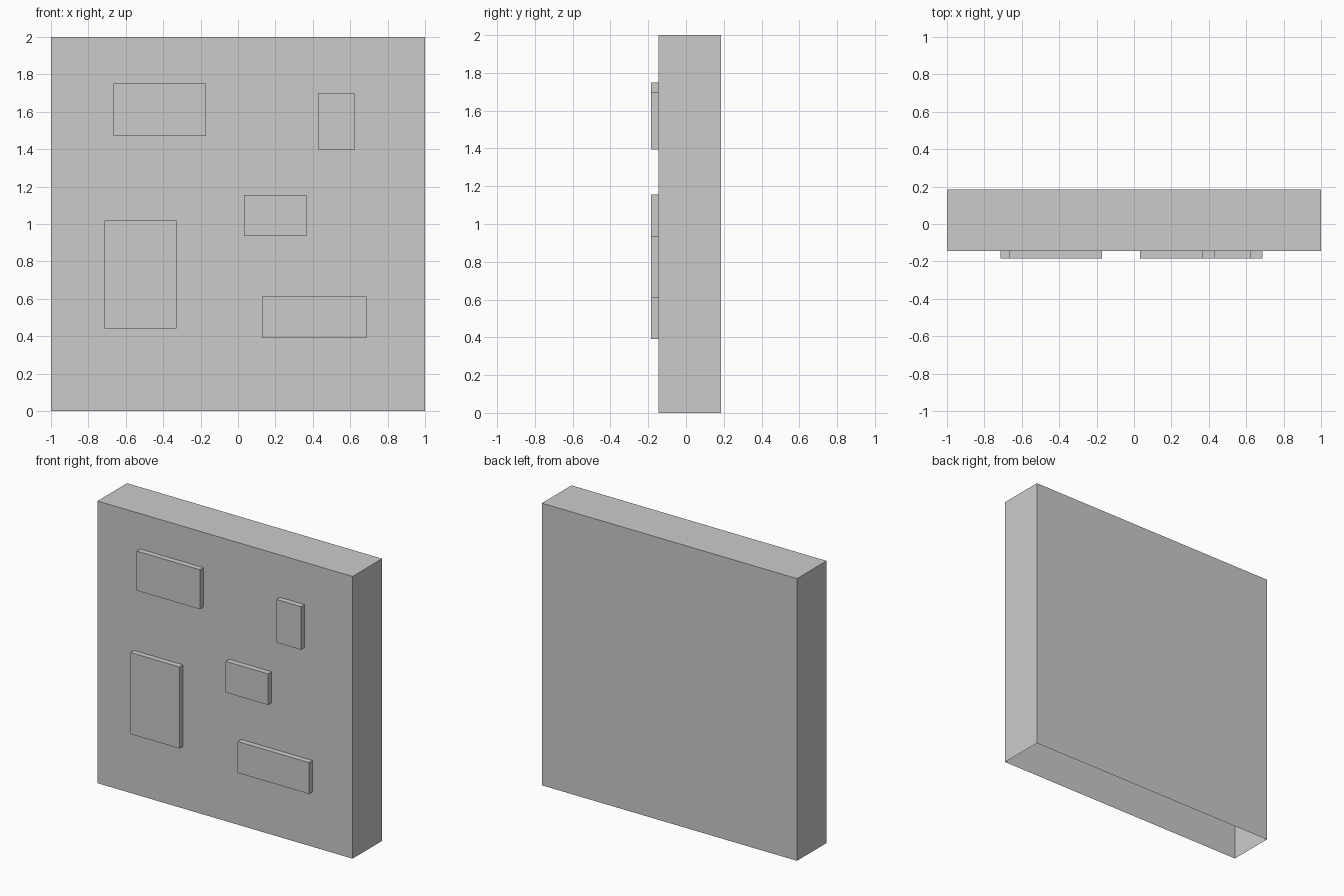
import bpy
import bmesh
from mathutils import Vector

if "Cube" in bpy.data.objects:
    bpy.data.objects.remove(bpy.data.objects["Cube"])

FRONT, BACK, RAISED = -0.145, 0.185, -0.185


def open_box(name, x, y, z, open_dir):
    """Flat-sided box from ranges, without the face pointing along open_dir."""
    bm = bmesh.new()
    bmesh.ops.create_cube(bm, size=1)
    gone = [f for f in bm.faces if f.normal.dot(Vector(open_dir)) > 0.9]
    bmesh.ops.delete(bm, geom=gone, context='FACES')
    for v in bm.verts:
        v.co = [r[0] + (c + 0.5) * (r[1] - r[0]) for c, r in zip(v.co, (x, y, z))]
    mesh = bpy.data.meshes.new(name)
    bm.to_mesh(mesh)
    bm.free()
    obj = bpy.data.objects.new(name, mesh)
    bpy.context.collection.objects.link(obj)
    return obj


# Wall block: hollow shell, open underneath
open_box("wall_block", (-1, 1), (FRONT, BACK), (0, 2), (0, 0, -1))

# Raised panels on the front face, open where they meet the wall
panels = {
    "upper_left_panel": ((-0.665, -0.17), (1.47, 1.75)),
    "upper_right_panel": ((0.43, 0.622), (1.395, 1.70)),
    "middle_panel": ((0.033, 0.365), (0.935, 1.155)),
    "lower_left_panel": ((-0.715, -0.33), (0.44, 1.018)),
    "lower_right_panel": ((0.127, 0.687), (0.39, 0.612)),
}
for name, (x, z) in panels.items():
    open_box(name, x, (RAISED, FRONT), z, (0, 1, 0))
